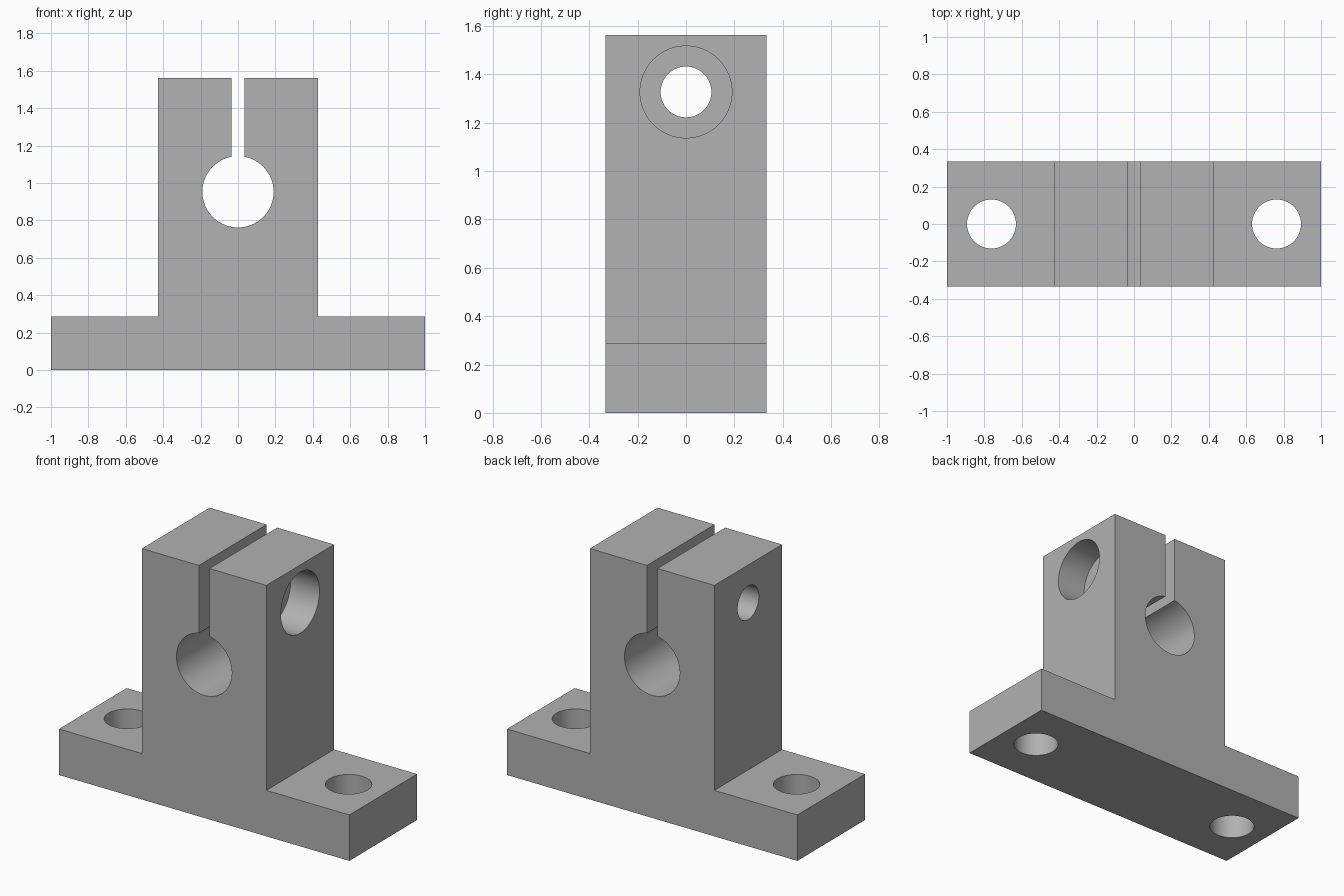
import bpy, bmesh, math
from mathutils import Matrix

cube = bpy.data.objects.get("Cube")
if cube:
    bpy.data.objects.remove(cube, do_unlink=True)

# Main dimensions
HALF_DEPTH = 0.333
BASE_H, TOP = 0.286, 1.562
TOWER_X, SLOT_X = 0.4286, 0.036
BORE_Z, BORE_R = 0.953, 0.1905
SCREW_Z, SCREW_R, HEAD_R, HEAD_DEPTH = 1.327, 0.105, 0.19, 0.2
FOOT_X, FOOT_R = 0.762, 0.131

grey = bpy.data.materials.new("plain grey")
grey.use_nodes = True
colour = (0.445, 0.445, 0.445, 1)
grey.diffuse_color = colour
grey.node_tree.nodes["Principled BSDF"].inputs["Base Color"].default_value = colour


def to_object(name, bm):
    bmesh.ops.recalc_face_normals(bm, faces=bm.faces)
    mesh = bpy.data.meshes.new(name)
    bm.to_mesh(mesh)
    bm.free()
    mesh.materials.append(grey)
    obj = bpy.data.objects.new(name, mesh)
    bpy.context.collection.objects.link(obj)
    return obj


def drill(target, centre, radius, length, axis):
    """Cut a round hole along the given axis and discard the cutter."""
    turn = Matrix.Rotation(math.pi / 2, 4, 'Y') if axis == 'X' else Matrix()
    bm = bmesh.new()
    bmesh.ops.create_cone(bm, cap_ends=True, segments=64, radius1=radius,
                          radius2=radius, depth=length,
                          matrix=Matrix.Translation(centre) @ turn)
    cutter = to_object("hole_cutter", bm)
    cutter.hide_render = True
    mod = target.modifiers.new("hole", 'BOOLEAN')
    mod.operation, mod.solver, mod.object = 'DIFFERENCE', 'EXACT', cutter
    bpy.context.view_layer.objects.active = target
    bpy.ops.object.modifier_apply(modifier=mod.name)
    bpy.data.objects.remove(cutter, do_unlink=True)


# Profile: base and tower outline, then down the slot and around the bore
outline = [(SLOT_X, TOP), (TOWER_X, TOP), (TOWER_X, BASE_H), (1, BASE_H), (1, 0)]
profile = outline + [(-x, z) for x, z in reversed(outline)]
gap = math.asin(SLOT_X / BORE_R)
steps = 64
for i in range(steps + 1):
    a = gap + (2 * math.pi - 2 * gap) * i / steps
    profile.append((-BORE_R * math.sin(a), BORE_Z + BORE_R * math.cos(a)))

# Clamp block extruded along the depth
bm = bmesh.new()
face = bm.faces.new([bm.verts.new((x, -HALF_DEPTH, z)) for x, z in profile])
ext = bmesh.ops.extrude_face_region(bm, geom=[face])
bmesh.ops.translate(bm, vec=(0, 2 * HALF_DEPTH, 0),
                    verts=[v for v in ext["geom"] if isinstance(v, bmesh.types.BMVert)])
block = to_object("shaft_clamp_block", bm)

# Mounting holes in the two feet
for side in (-1, 1):
    drill(block, (side * FOOT_X, 0, BASE_H / 2), FOOT_R, 1, 'Z')

# Clamping screw hole, with a recess for the screw head on the left side
drill(block, (0, 0, SCREW_Z), SCREW_R, 1.2, 'X')
drill(block, (TOWER_X - HEAD_DEPTH + 0.5, 0, SCREW_Z), HEAD_R, 1, 'X')

# Smooth hole walls, sharp block edges
bpy.ops.object.select_all(action='DESELECT')
block.select_set(True)
bpy.context.view_layer.objects.active = block
bpy.ops.object.shade_smooth_by_angle(angle=math.radians(30))
